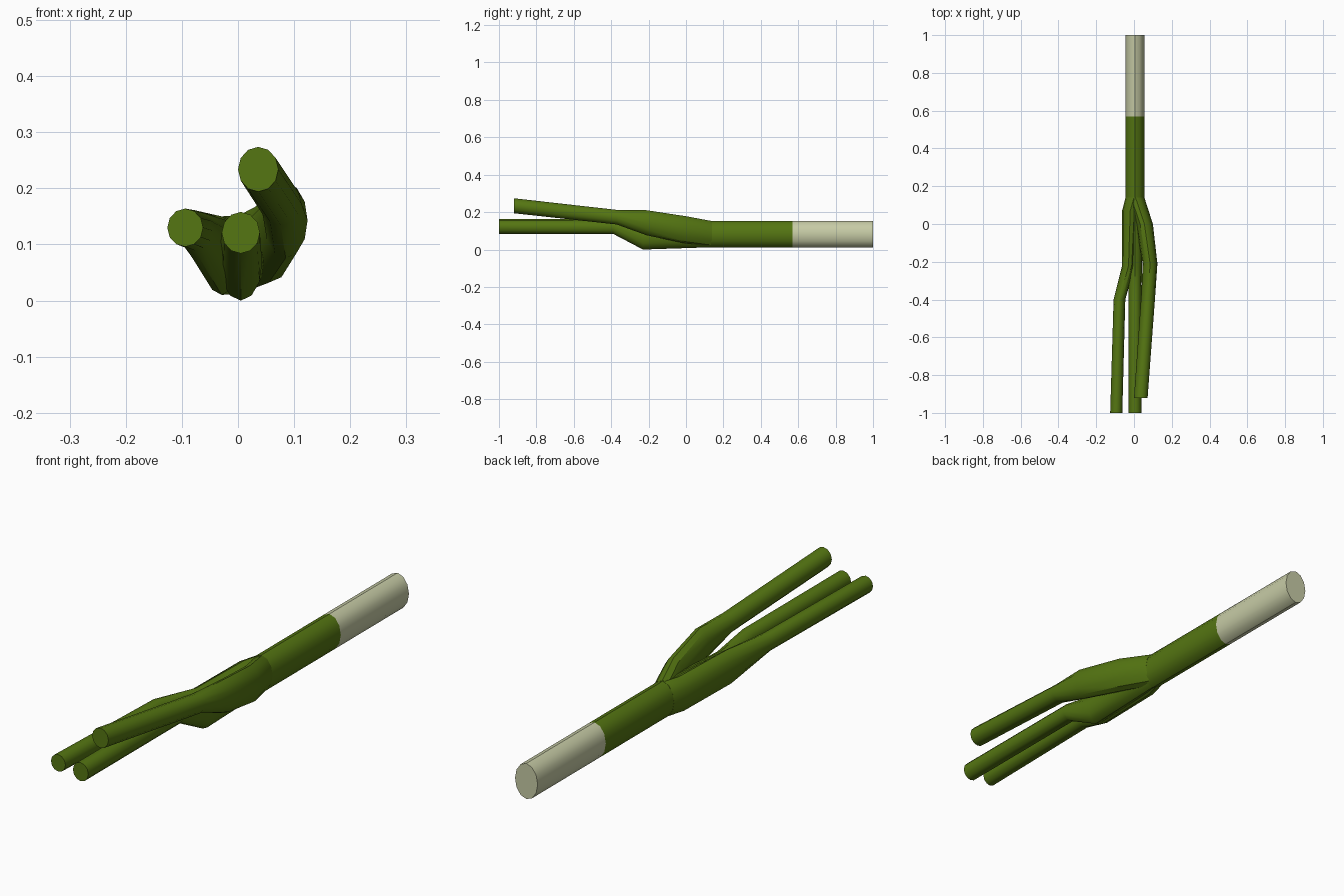
import bpy, bmesh, math

if "Cube" in bpy.data.objects:
    bpy.data.objects.remove(bpy.data.objects["Cube"])

def material(name, rgb):
    m = bpy.data.materials.new(name)
    m.diffuse_color = (*rgb, 1)
    m.use_nodes = True
    m.node_tree.nodes["Principled BSDF"].inputs["Base Color"].default_value = m.diffuse_color
    return m

green = material("leaf green", (0.09, 0.18, 0.006))
pale = material("pale stalk", (0.57, 0.60, 0.38))

def tube(name, rings, mat, sides=12):
    """Loft capped elliptical sections (y, centre x, centre z, radius x, radius z)."""
    bm = bmesh.new()
    loops = []
    for y, cx, cz, rx, rz in rings:
        loops.append([bm.verts.new((cx + rx * math.cos(2 * math.pi * i / sides), y,
                                    cz + rz * math.sin(2 * math.pi * i / sides)))
                      for i in range(sides)])
    for a, b in zip(loops, loops[1:]):
        for i in range(sides):
            j = (i + 1) % sides
            bm.faces.new((a[i], a[j], b[j], b[i]))
    bm.faces.new(loops[0])
    bm.faces.new(loops[-1])
    bmesh.ops.recalc_face_normals(bm, faces=bm.faces)
    me = bpy.data.meshes.new(name)
    bm.to_mesh(me)
    bm.free()
    me.materials.append(mat)
    ob = bpy.data.objects.new(name, me)
    bpy.context.collection.objects.link(ob)
    bpy.context.view_layer.objects.active = ob
    ob.select_set(True)
    bpy.ops.object.shade_smooth_by_angle(angle=math.radians(35))
    ob.select_set(False)

# Straight stalk: pale root end and green upper part
section = (0.005, 0.081, 0.05, 0.071)
tube("pale_stalk", [(1.0, *section), (0.57, *section)], pale)
tube("green_stalk", [(0.57, *section), (0.12, *section)], green)

# Three leaves fanning out of the stalk
tube("middle_leaf", [(0.13, 0.005, 0.08, 0.045, 0.068), (-0.23, 0.005, 0.066, 0.038, 0.066),
                     (-0.39, 0.005, 0.121, 0.034, 0.037), (-1.0, 0.005, 0.121, 0.034, 0.037)], green)
tube("left_leaf", [(0.14, 0.0, 0.081, 0.045, 0.07), (0.07, -0.02, 0.081, 0.043, 0.07),
                   (-0.22, -0.029, 0.08, 0.034, 0.07), (-0.40, -0.077, 0.125, 0.031, 0.036),
                   (-1.0, -0.094, 0.130, 0.032, 0.034)], green)
tube("right_leaf", [(0.14, 0.008, 0.083, 0.047, 0.069), (0.0, 0.055, 0.105, 0.045, 0.073),
                    (-0.21, 0.085, 0.143, 0.039, 0.067), (-0.37, 0.076, 0.173, 0.037, 0.039),
                    (-0.92, 0.036, 0.234, 0.036, 0.04)], green)
